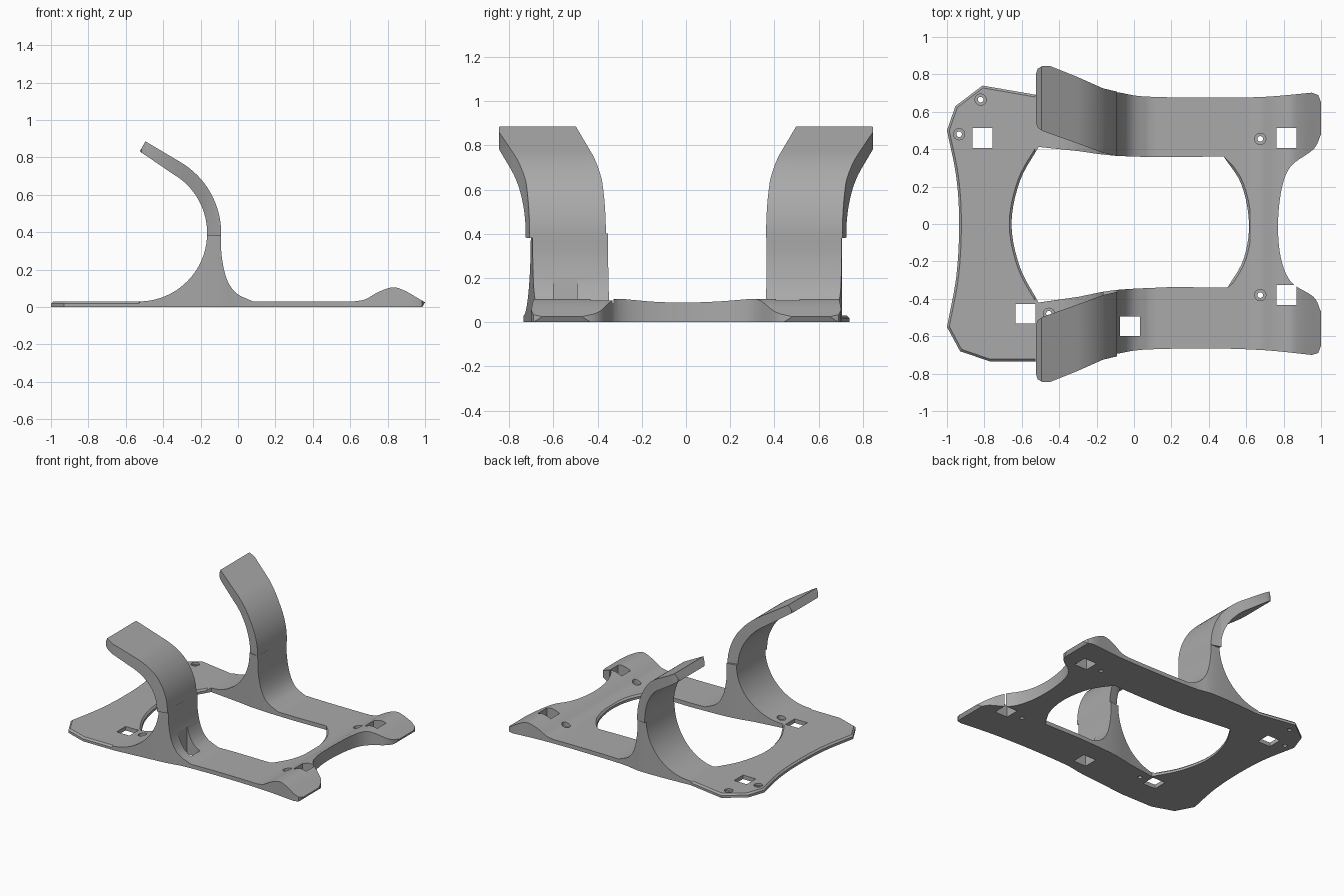
import bpy, bmesh, math
from mathutils import Vector

if "Cube" in bpy.data.objects:
    bpy.data.objects.remove(bpy.data.objects["Cube"])

grey = bpy.data.materials.new("plain grey")
grey.use_nodes = True
COLOUR = (0.4, 0.4, 0.4, 1)
grey.diffuse_color = COLOUR
grey.node_tree.nodes["Principled BSDF"].inputs["Base Color"].default_value = COLOUR


def prism(name, outline, low, high, axis="Z"):
    """Extrude an outline along Z (plan) or Y (side profile)."""
    place = (lambda a, b, t: (a, b, t)) if axis == "Z" else (lambda a, b, t: (a, t, b))
    bm = bmesh.new()
    face = bm.faces.new([bm.verts.new(place(a, b, low)) for a, b in outline])
    new = bmesh.ops.extrude_face_region(bm, geom=[face])["geom"]
    move = Vector(place(0, 0, high - low))
    bmesh.ops.translate(bm, vec=move, verts=[v for v in new if isinstance(v, bmesh.types.BMVert)])
    bmesh.ops.recalc_face_normals(bm, faces=bm.faces)
    mesh = bpy.data.meshes.new(name)
    bm.to_mesh(mesh)
    bm.free()
    mesh.materials.append(grey)
    obj = bpy.data.objects.new(name, mesh)
    bpy.context.collection.objects.link(obj)
    return obj


def combine(obj, tool, operation):
    """Apply a boolean and throw the tool away."""
    mod = obj.modifiers.new("cut", "BOOLEAN")
    mod.operation, mod.object, mod.solver = operation, tool, "EXACT"
    bpy.context.view_layer.objects.active = obj
    bpy.ops.object.modifier_apply(modifier=mod.name)
    bpy.data.objects.remove(tool)


def arc(cx, cz, r, start, end, steps):
    angles = [math.radians(start + (end - start) * i / steps) for i in range(steps + 1)]
    return [(cx + r * math.cos(a), cz + r * math.sin(a)) for a in angles]


def curve(points, steps=5):
    """Smooth open curve through the points."""
    pts = [Vector(p) for p in points]
    pts = [2 * pts[0] - pts[1]] + pts + [2 * pts[-1] - pts[-2]]
    out = []
    for a, b, c, d in zip(pts, pts[1:], pts[2:], pts[3:]):
        for i in range(steps):
            t = i / steps
            out.append((b * 2 + (c - a) * t + (2 * a - 5 * b + 4 * c - d) * t * t
                        + (3 * b - a - 3 * c + d) * t ** 3) / 2)
    return [tuple(p) for p in out] + [tuple(pts[-2])]


# Base with the fillet feet of the hooks and the raised rear lip
HOOK = (-0.53, 0.395)
foot = curve([(-0.09, 0.4), (-0.088, 0.28), (-0.062, 0.155), (-0.01, 0.075), (0.08, 0.03)])
lip = curve([(0.62, 0.03), (0.68, 0.041), (0.75, 0.08), (0.825, 0.105), (0.89, 0.088), (1, 0.025)])
side = [(-1, 0), (-1, 0.03)] + arc(*HOOK, 0.365, -90, 1, 24) + foot + lip + [(0.985, 0)]
base = prism("cradle", side, -1, 1, "Y")

left_edge = curve([(-1, -0.55), (-0.95, -0.28), (-0.935, 0), (-0.95, 0.25), (-1, 0.5)])
back_edge = curve([(-0.52, 0.69), (-0.3, 0.703), (-0.1, 0.705), (0.05, 0.682), (0.4, 0.675),
                   (0.7, 0.68), (0.95, 0.702)], 4)
right_edge = curve([(1, 0.48), (0.96, 0.4), (0.84, 0.31), (0.79, 0.19), (0.77, 0),
                    (0.785, -0.18), (0.84, -0.31), (0.96, -0.39), (1, -0.47)])
front_edge = curve([(0.95, -0.7), (0.7, -0.675), (0.4, -0.665), (0.05, -0.672), (-0.1, -0.695),
                    (-0.3, -0.715), (-0.52, -0.735)], 4)
plan = (left_edge + [(-0.955, 0.63), (-0.81, 0.74)] + back_edge + [(0.985, 0.69), (1, 0.65)]
        + right_edge + [(1, -0.65), (0.985, -0.69)] + front_edge + [(-0.77, -0.735), (-0.93, -0.68)])
combine(base, prism("plan", plan, -1, 1), "INTERSECT")

opening = (curve([(-0.51, -0.42), (-0.61, -0.23), (-0.655, 0), (-0.61, 0.23), (-0.51, 0.412)])
           + curve([(-0.3, 0.39), (-0.1, 0.365), (0.2, 0.357), (0.47, 0.362)], 4)
           + curve([(0.48, 0.36), (0.575, 0.21), (0.615, 0), (0.585, -0.19), (0.5, -0.34)])
           + curve([(0.2, -0.337), (-0.1, -0.353), (-0.3, -0.39)], 4))
combine(base, prism("opening", opening, -1, 1), "DIFFERENCE")

# Small chamfer round the top rim of the thin plate
bm = bmesh.new()
bm.from_mesh(base.data)
rim = []
for e in bm.edges:
    mid = (e.verts[0].co + e.verts[1].co) / 2
    if len(e.link_faces) == 2 and abs(mid.z - 0.03) < 0.001:
        tilt = sorted(abs(f.normal.z) for f in e.link_faces)
        if tilt[0] < 0.1 and tilt[1] > 0.99 and (mid.x < -0.53 or abs(mid.y) < 0.33):
            rim.append(e)
bmesh.ops.bevel(bm, geom=rim, offset=0.012, segments=1, affect="EDGES")
bm.to_mesh(base.data)
bm.free()

# Two hooks that curl over and splay outwards
for s in (1, -1):
    curl = (arc(*HOOK, 0.365, -2, 60, 16) + [(-0.525, 0.832), (-0.495, 0.886)]
            + arc(*HOOK, 0.44, 60, -2, 16))
    hook = prism("hook", curl, -1, 1, "Y")
    splay = [(-0.08, 0.36), (-0.165, 0.38), (-0.3, 0.43), (-0.49, 0.497), (-0.515, 0.515),
             (-0.525, 0.545), (-0.525, 0.8), (-0.515, 0.83), (-0.49, 0.845), (-0.45, 0.845),
             (-0.3, 0.785), (-0.165, 0.725), (-0.08, 0.705)]
    combine(hook, prism("splay", [(x, s * y) for x, y in splay], 0, 1), "INTERSECT")
    combine(base, hook, "UNION")

# Square slots
for x, y in [(-0.81, 0.46), (0.815, 0.46), (0.815, -0.38), (-0.58, -0.48), (-0.022, -0.547)]:
    h = 0.053
    square = [(x - h, y - h), (x + h, y - h), (x + h, y + h), (x - h, y + h)]
    combine(base, prism("slot", square, -0.1, 0.3), "DIFFERENCE")

# Counterbored screw holes
for x, y in [(-0.82, 0.665), (-0.935, 0.48), (0.675, 0.455), (0.675, -0.38), (-0.455, -0.48)]:
    for radius, low in ((0.03, 0.013), (0.015, -0.1)):
        ring = arc(x, y, radius, 0, 345, 23)
        combine(base, prism("screw_hole", ring, low, 0.2), "DIFFERENCE")

bpy.ops.object.select_all(action="DESELECT")
base.select_set(True)
bpy.context.view_layer.objects.active = base
bpy.ops.object.shade_smooth_by_angle(angle=math.radians(25))
